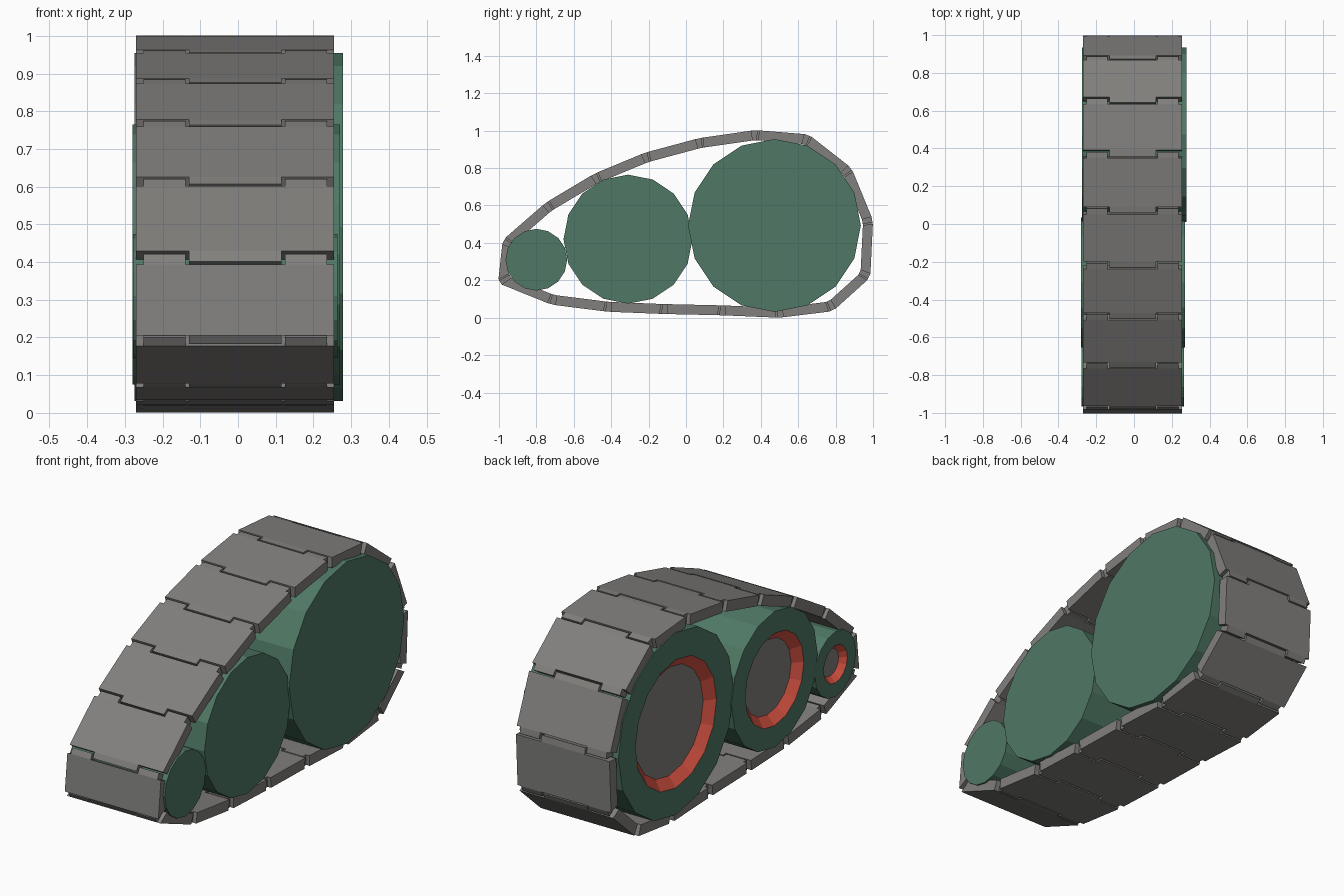
import bpy, bmesh, math
from mathutils import Vector

if "Cube" in bpy.data.objects:
    bpy.data.objects.remove(bpy.data.objects["Cube"])


def material(name, color):
    m = bpy.data.materials.new(name)
    m.diffuse_color = (*color, 1)
    m.use_nodes = True
    m.node_tree.nodes["Principled BSDF"].inputs["Base Color"].default_value = m.diffuse_color
    return m


GREY = material("track grey", (0.22, 0.215, 0.205))
GREEN = material("wheel green", (0.08, 0.19, 0.13))
RED = material("rim red", (0.68, 0.085, 0.055))


def finish(bm, name, mats):
    bmesh.ops.recalc_face_normals(bm, faces=bm.faces[:])
    me = bpy.data.meshes.new(name)
    bm.to_mesh(me)
    bm.free()
    for m in mats:
        me.materials.append(m)
    ob = bpy.data.objects.new(name, me)
    bpy.context.collection.objects.link(ob)
    return ob


# Wheels: 16-sided drums with a tapered red recess on the -x side
def wheel(name, y, z, r, x0, x1, rim, floor, depth, n=16):
    bm = bmesh.new()
    rings = []
    for x, rad in ((x1, r), (x0, r), (x0, rim), (x0 + depth, floor)):
        rings.append([bm.verts.new((x, y + rad * math.sin(2 * math.pi * k / n),
                                    z + rad * math.cos(2 * math.pi * k / n))) for k in range(n)])
    bm.faces.new(rings[0])
    for level in range(3):
        a, b = rings[level], rings[level + 1]
        for k in range(n):
            f = bm.faces.new((a[k], a[(k + 1) % n], b[(k + 1) % n], b[k]))
            f.material_index = 1 if level == 2 else 0
    bm.faces.new(rings[3]).material_index = 2
    finish(bm, name, (GREEN, RED, GREY))


wheel("large_wheel", 0.473, 0.493, 0.462, -0.275, 0.279, 0.325, 0.275, 0.04)
wheel("middle_wheel", -0.31, 0.42, 0.345, -0.280, 0.270, 0.235, 0.190, 0.04)
wheel("small_wheel", -0.80, 0.31, 0.165, -0.279, 0.264, 0.095, 0.068, 0.03)

# Track path (outer side, y and z), one point per hinge
PATH = [Vector(p) for p in (
    (1.0, 0.52), (0.885, 0.80), (0.655, 0.98), (0.37, 1.003), (0.07, 0.96), (-0.22, 0.882),
    (-0.49, 0.77), (-0.75, 0.615), (-0.98, 0.415), (-1.005, 0.185), (-0.72, 0.07),
    (-0.42, 0.032), (-0.12, 0.02), (0.19, 0.013), (0.50, 0.0), (0.785, 0.035), (0.985, 0.215))]
THICK, XC, HALF = 0.053, -0.0075, 0.2625
N = len(PATH)


def inward(i):
    d = (PATH[(i + 1) % N] - PATH[i % N]).normalized()
    return Vector((-d.y, d.x))


def miter(i):
    a, b = inward(i - 1), inward(i)
    return PATH[i % N] + (a + b) * (THICK / (1 + a.dot(b)))


# Each plate end is a pair of (outer, inner) points, set back from the hinge
def ends(i):
    i %= N
    o0, o1, q0, q1 = PATH[i], PATH[(i + 1) % N], miter(i), miter((i + 1) % N)
    d = (o1 - o0).normalized()
    return (o0 + d * 0.021, q0 + d * 0.015), (o1 - d * 0.021, q1 - d * 0.015)


def mix(a, b, t):
    return a[0].lerp(b[0], t), a[1].lerp(b[1], t)


def block(bm, x0, x1, a, b):
    loops = [[bm.verts.new((x, p.x, p.y)) for p in (a[0], b[0], b[1], a[1])] for x in (x0, x1)]
    for lp in loops:
        bm.faces.new(lp)
    for k in range(4):
        j = (k + 1) % 4
        bm.faces.new((loops[0][k], loops[0][j], loops[1][j], loops[1][k]))


# Track plates: body, middle tab ahead, two side tabs behind
for i in range(N):
    start, end = ends(i)
    before, after = ends(i - 1)[1], ends(i + 1)[0]
    bm = bmesh.new()
    block(bm, XC - HALF, XC + HALF, start, end)
    block(bm, XC - 0.123, XC + 0.123, end, mix(end, after, 0.78))
    for s in (-1, 1):
        xs = sorted((XC + s * 0.132, XC + s * 0.243))
        block(bm, xs[0], xs[1], mix(start, before, 0.78), start)
    finish(bm, f"track_plate_{i + 1}", (GREY,))
